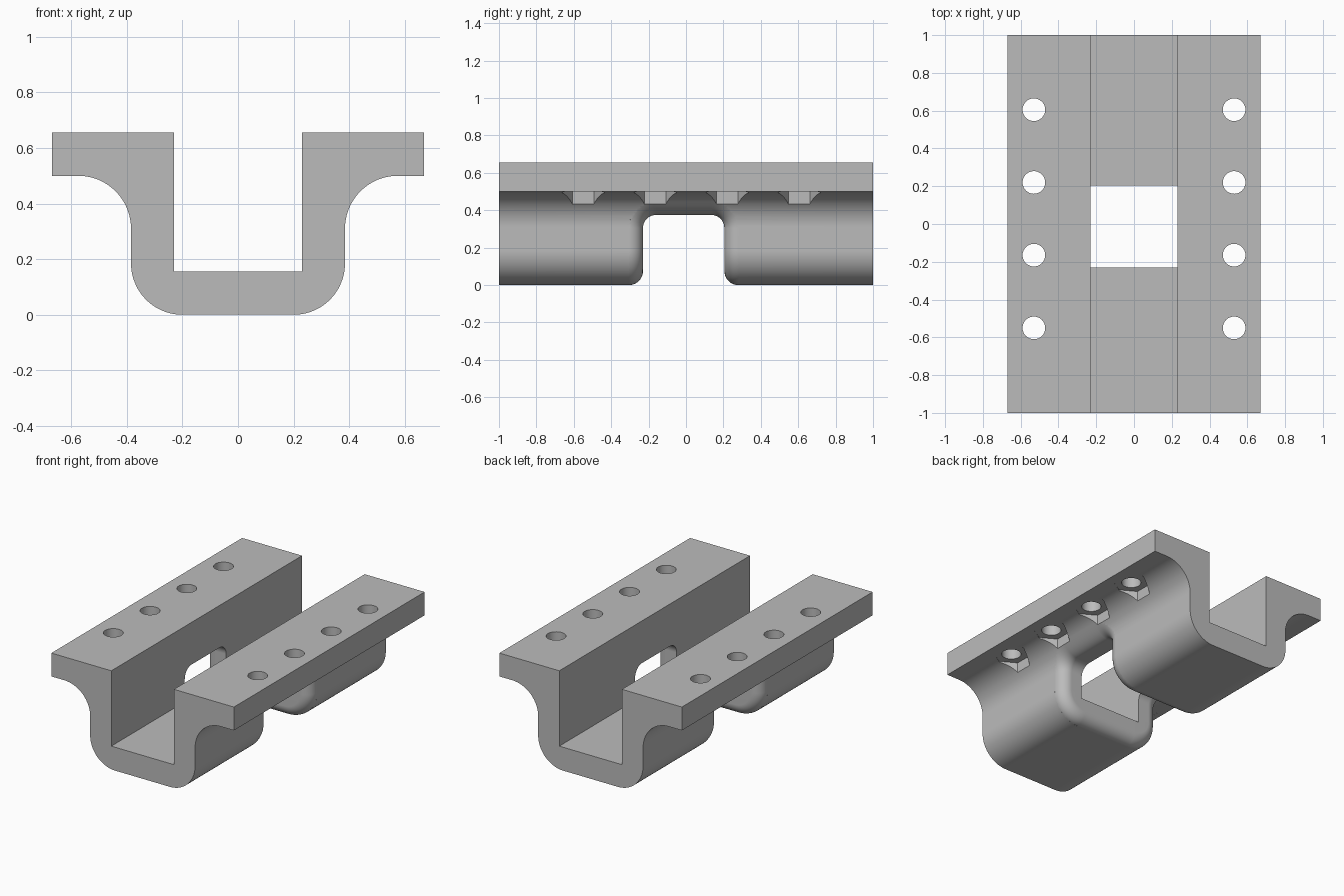
import bpy, bmesh, math

if "Cube" in bpy.data.objects:
    bpy.data.objects.remove(bpy.data.objects["Cube"])

# Main dimensions
TOP, UNDER, FLOOR = 0.655, 0.5, 0.155
EDGE, WALL, INNER = 0.67, 0.385, 0.23
R_UP, R_LOW, R_SOFT = 0.19, 0.185, 0.075
WIN_Y, WIN_HALF, WIN_TOP, WIN_R = -0.0125, 0.2175, 0.375, 0.07
HOLE_X, HOLE_R, HEX_FLAT = 0.53, 0.06, 0.1
HOLES_Y = [0.605 - 0.385 * i for i in range(4)]


def make_object(name, bm):
    bmesh.ops.recalc_face_normals(bm, faces=bm.faces)
    mesh = bpy.data.meshes.new(name)
    bm.to_mesh(mesh)
    bm.free()
    obj = bpy.data.objects.new(name, mesh)
    bpy.context.collection.objects.link(obj)
    return obj


def arc(cx, cz, r, start, end, steps):
    angles = [math.radians(start + (end - start) * i / steps) for i in range(steps + 1)]
    return [(cx + r * math.cos(a), cz + r * math.sin(a)) for a in angles]


def prism(name, sides, radius, x, y, z0, z1, turn=0.0):
    bm = bmesh.new()
    angles = [turn + math.tau * i / sides for i in range(sides)]
    rings = [[bm.verts.new((x + radius * math.cos(a), y + radius * math.sin(a), z))
              for a in angles] for z in (z0, z1)]
    bm.faces.new(rings[0])
    bm.faces.new(rings[1])
    for i in range(sides):
        j = (i + 1) % sides
        bm.faces.new((rings[0][i], rings[0][j], rings[1][j], rings[1][i]))
    return make_object(name, bm)


def wall_x(z):
    """Outer face of the side wall, flaring into the flange."""
    rise = max(0.0, z - (UNDER - R_UP))
    return WALL + R_UP - math.sqrt(R_UP ** 2 - rise ** 2)


def window_layer(depth, spread, last=False):
    """Rows (x, z, half width) of the saddle opening at one depth in the shell."""
    rows = []
    for w, z in reversed(arc(WIN_HALF - WIN_R, WIN_TOP - WIN_R, WIN_R + spread, 0, 90, 10)):
        rows.append((INNER - 0.015 if last else wall_x(z) - depth, z, w))
    for x, z in arc(WALL - R_LOW, R_LOW, R_LOW - depth, 0, -90, 16):
        rows.append((x, z, WIN_HALF + spread))
    return rows + [(-x, z, w) for x, z, w in reversed(rows)]


def window_cutter():
    """Opening wrapped around the underside, with a rounded outer rim."""
    layers = [window_layer(-0.03, R_SOFT + 0.03)]
    for i in range(11):
        a = math.radians(9 * i)
        layers.append(window_layer(R_SOFT * (1 - math.cos(a)), R_SOFT * (1 - math.sin(a))))
    layers.append(window_layer(0.17, 0, last=True))
    bm = bmesh.new()
    grid = [[[bm.verts.new((x, WIN_Y + s * w, z)) for s in (-1, 1)] for x, z, w in rows]
            for rows in layers]
    n = len(grid[0])
    for layer in (grid[0], grid[-1]):
        for i in range(n - 1):
            bm.faces.new((layer[i][0], layer[i][1], layer[i + 1][1], layer[i + 1][0]))
    for a, b in zip(grid, grid[1:]):
        for s in (0, 1):
            for i in range(n - 1):
                bm.faces.new((a[i][s], a[i + 1][s], b[i + 1][s], b[i][s]))
        for i in (0, n - 1):
            bm.faces.new((a[i][0], a[i][1], b[i][1], b[i][0]))
    return make_object("window_cutter", bm)


# Channel bracket: mirrored half profile extruded along its length
half = [(INNER, FLOOR), (INNER, TOP), (EDGE, TOP), (EDGE, UNDER)]
half += arc(WALL + R_UP, UNDER - R_UP, R_UP, 90, 180, 24)
half += arc(WALL - R_LOW, R_LOW, R_LOW, 0, -90, 24)
profile = half + [(-x, z) for x, z in reversed(half)]
bm = bmesh.new()
face = bm.faces.new([bm.verts.new((x, -1, z)) for x, z in profile])
ends = bmesh.ops.extrude_face_region(bm, geom=[face])["geom"]
bmesh.ops.translate(bm, vec=(0, 2, 0),
                    verts=[v for v in ends if isinstance(v, bmesh.types.BMVert)])
if not any(f for f in bm.faces if all(v.co.y < 0 for v in f.verts)):
    bm.faces.new([v for v in bm.verts if v.co.y < 0])
bracket = make_object("channel_bracket", bm)

# Cutters: window, bolt holes and hexagonal nut pockets
cutters = [window_cutter()]
for side in (-1, 1):
    for y in HOLES_Y:
        x = side * HOLE_X
        cutters.append(prism("nut_pocket_cutter", 6, HEX_FLAT / math.cos(math.pi / 6),
                             x, y, 0.3, UNDER + 0.0005, math.pi / 6))
        cutters.append(prism("bolt_hole_cutter", 32, HOLE_R, x, y, 0.3, TOP + 0.1))

bpy.context.view_layer.objects.active = bracket
bracket.select_set(True)
for cutter in cutters:
    cutter.hide_render = True
    mod = bracket.modifiers.new("cut", 'BOOLEAN')
    mod.operation = 'DIFFERENCE'
    mod.solver = 'EXACT'
    mod.object = cutter
    bpy.ops.object.modifier_apply(modifier=mod.name)
    bpy.data.objects.remove(cutter)

# Material and shading
grey = bpy.data.materials.new("plain_grey")
grey.use_nodes = True
grey.diffuse_color = (0.5, 0.5, 0.5, 1)
grey.node_tree.nodes["Principled BSDF"].inputs["Base Color"].default_value = (0.5, 0.5, 0.5, 1)
bracket.data.materials.clear()
bracket.data.materials.append(grey)
bpy.ops.object.shade_smooth_by_angle(angle=math.radians(30))
weighted = bracket.modifiers.new("weighted_normals", 'WEIGHTED_NORMAL')
weighted.keep_sharp = True
